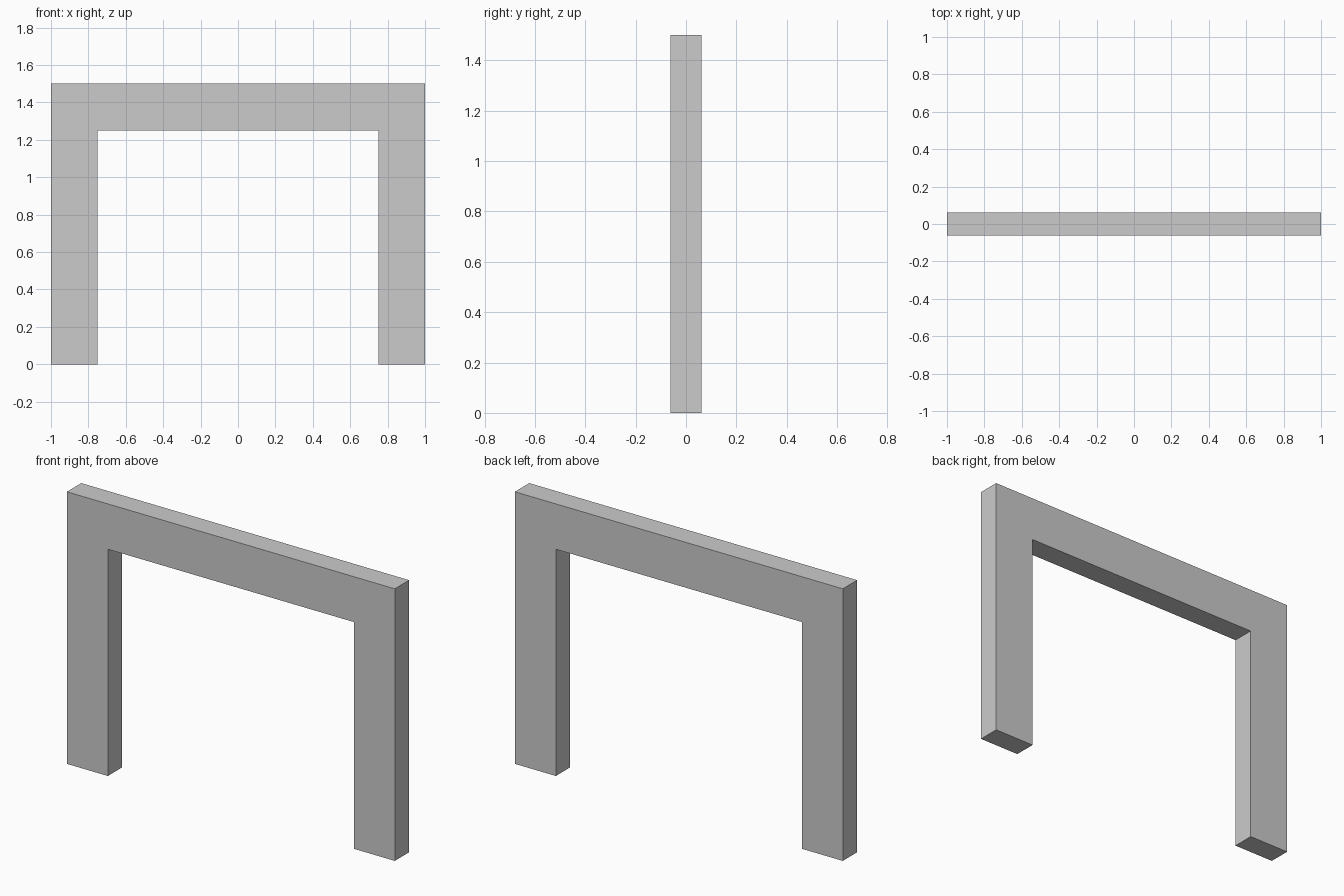
import bpy, bmesh

if "Cube" in bpy.data.objects:
    bpy.data.objects.remove(bpy.data.objects["Cube"])

WIDTH, HEIGHT, BAR, DEPTH = 2.0, 1.5, 0.25, 0.125

# Frame outline in the xz plane: two legs joined by a top beam
half = WIDTH / 2
right_side = [(half - BAR, HEIGHT - BAR), (half - BAR, 0), (half, 0), (half, HEIGHT)]
outline = right_side + [(-x, z) for x, z in reversed(right_side)]

# Extrude the outline through the depth
bm = bmesh.new()
face = bm.faces.new([bm.verts.new((x, -DEPTH / 2, z)) for x, z in outline])
result = bmesh.ops.extrude_face_region(bm, geom=[face])
back = [v for v in result["geom"] if isinstance(v, bmesh.types.BMVert)]
bmesh.ops.translate(bm, verts=back, vec=(0, DEPTH, 0))
bmesh.ops.recalc_face_normals(bm, faces=bm.faces)

mesh = bpy.data.meshes.new("door_frame")
bm.to_mesh(mesh)
bm.free()
frame = bpy.data.objects.new("door_frame", mesh)
bpy.context.collection.objects.link(frame)
